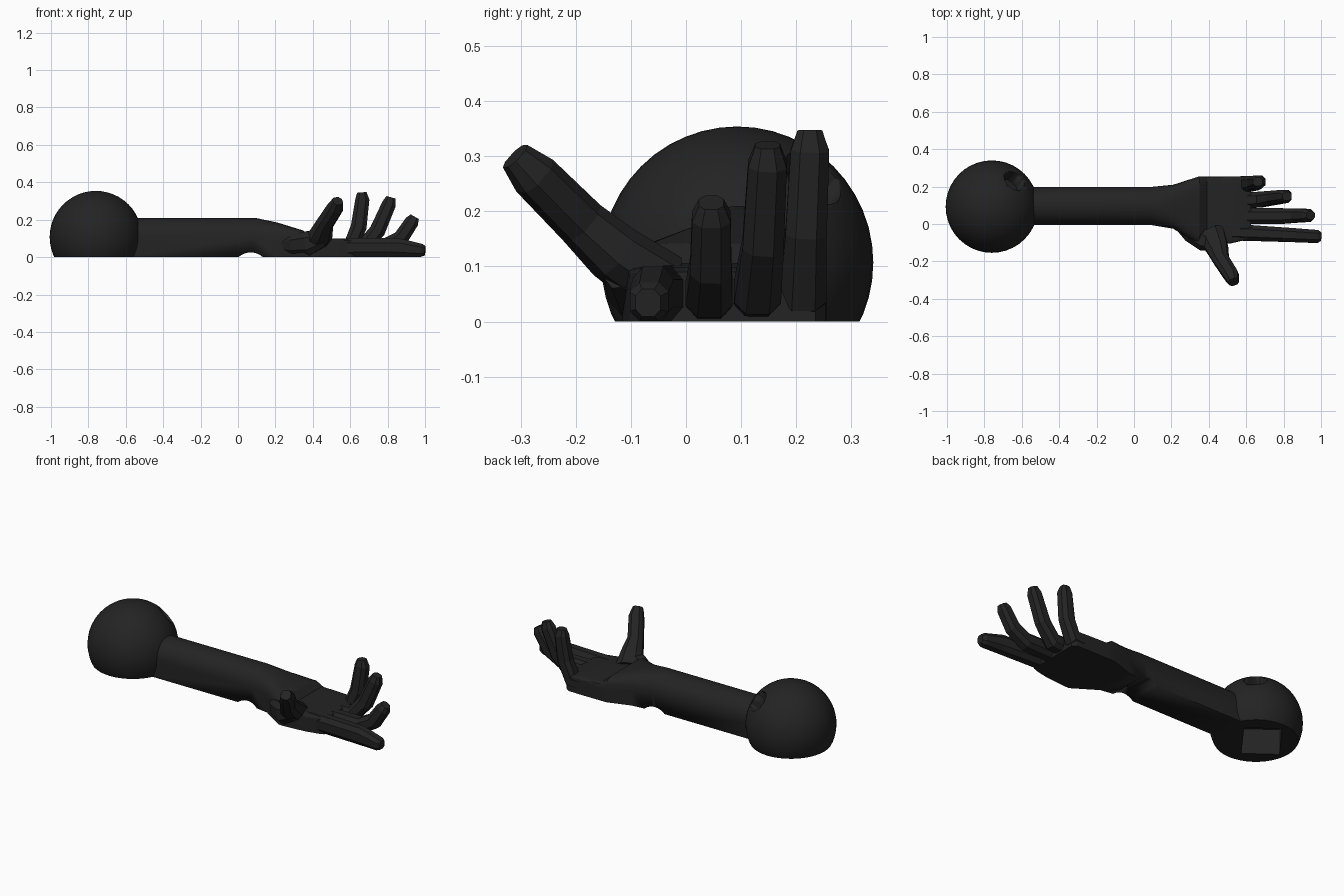
import bpy, bmesh, math
from mathutils import Vector, Matrix

if "Cube" in bpy.data.objects:
    bpy.data.objects.remove(bpy.data.objects["Cube"])

mat = bpy.data.materials.new("charcoal")
mat.diffuse_color = (0.017, 0.017, 0.017, 1)
mat.use_nodes = True
mat.node_tree.nodes["Principled BSDF"].inputs["Base Color"].default_value = mat.diffuse_color


def make(name, bm, smooth=None):
    bmesh.ops.recalc_face_normals(bm, faces=bm.faces)
    me = bpy.data.meshes.new(name)
    bm.to_mesh(me)
    bm.free()
    me.materials.append(mat)
    ob = bpy.data.objects.new(name, me)
    bpy.context.collection.objects.link(ob)
    if smooth:
        bpy.ops.object.select_all(action='DESELECT')
        bpy.context.view_layer.objects.active = ob
        ob.select_set(True)
        bpy.ops.object.shade_smooth_by_angle(angle=math.radians(smooth))
    return ob


def loft(name, rings, smooth=None):
    bm = bmesh.new()
    vs = [[bm.verts.new(p) for p in r] for r in rings]
    n = len(vs[0])
    for a, b in zip(vs, vs[1:]):
        for i in range(n):
            bm.faces.new((a[i], a[(i + 1) % n], b[(i + 1) % n], b[i]))
    bm.faces.new(vs[0])
    bm.faces.new(vs[-1])
    return make(name, bm, smooth)


def cut(ob, cutter):
    cutter.hide_render = True
    cutter.hide_viewport = True
    m = ob.modifiers.new("cut", 'BOOLEAN')
    m.operation = 'DIFFERENCE'
    m.solver = 'EXACT'
    m.object = cutter


def cylinder(name, centre, axis, r, length):
    bm = bmesh.new()
    rot = Vector(axis).to_track_quat('Z', 'Y').to_matrix().to_4x4()
    bmesh.ops.create_cone(bm, cap_ends=True, segments=32, radius1=r, radius2=r,
                          depth=length, matrix=Matrix.Translation(centre) @ rot)
    return make(name, bm, 30)


# ball joint with a flat underside
C, R = Vector((-0.76, 0.093, 0.107)), 0.247
bm = bmesh.new()
bmesh.ops.create_uvsphere(bm, u_segments=40, v_segments=24, radius=R,
                          matrix=Matrix.Translation(C))
res = bmesh.ops.bisect_plane(bm, geom=bm.verts[:] + bm.edges[:] + bm.faces[:],
                             plane_co=(0, 0, 0), plane_no=(0, 0, -1), clear_outer=True)
bmesh.ops.holes_fill(bm, edges=[e for e in bm.edges if e.is_boundary])
ball = make("ball_joint", bm, 35)

# round bore in the ball's upper back, square socket underneath
d = Vector((0.5, 0.57, 0.64)).normalized()
cut(ball, cylinder("bore_cutter", C + d * R, d, 0.062, 0.16))
bm = bmesh.new()
bmesh.ops.create_cube(bm, size=1, matrix=Matrix.Translation((-0.785, 0.11, 0.0))
                      @ Matrix.Rotation(math.radians(53), 4, 'Z')
                      @ Matrix.Diagonal((0.27, 0.2, 0.3, 1)))
cut(ball, make("socket_cutter", bm))


# forearm flowing into the palm: x, y low, y high, shoulder z, top z, squareness
def section(x, y0, y1, zb, zt, p):
    pts = [(x, y0, 0), (x, y1, 0)]
    for i in range(17):
        a = math.pi * i / 16
        c, s = math.cos(a), max(0.0, math.sin(a))
        y = (y0 + y1) / 2 + (y1 - y0) / 2 * math.copysign(abs(c) ** (2 / p), c)
        pts.append((x, y, zb + (zt - zb) * s ** (2 / p)))
    return pts


arm = loft("forearm_and_palm", [section(*s) for s in (
    (-0.62, -0.005, 0.198, 0.107, 0.21, 2),
    (0.09, -0.005, 0.198, 0.107, 0.21, 2),
    (0.21, -0.025, 0.21, 0.09, 0.185, 2.8),
    (0.35, -0.115, 0.255, 0.07, 0.142, 5),
    (0.39, -0.115, 0.255, 0.07, 0.105, 7),
    (0.52, -0.103, 0.255, 0.07, 0.1, 7),
    (0.6, -0.085, 0.253, 0.07, 0.098, 7),
    (0.625, -0.075, 0.235, 0.07, 0.09, 7))], 25)
# scooped wrist underside
cut(arm, cylinder("wrist_cutter", (0.068, 0.1, -0.072), (0, 1, 0), 0.097, 0.6))


# digits: chamfered section swept along a bent path
def digit(name, path, widths, heights, side):
    P = [Vector(p) for p in path]
    rings = []
    for i, p in enumerate(P):
        t = (P[min(i + 1, len(P) - 1)] - P[max(i - 1, 0)]).normalized()
        s = (side - t * side.dot(t)).normalized()
        n = t.cross(s)
        w, h = widths[i] / 2, heights[i] / 2
        rings.append([p + s * w * a + n * h * b for a, b in (
            (1, .5), (.5, 1), (-.5, 1), (-1, .5), (-1, -.5), (-.5, -1), (.5, -1), (1, -.5))])
    loft(name, rings)


Y = Vector((0, 1, 0))
W = (0.085, 0.085, 0.075, 0.07, 0.045)
H = (0.095, 0.09, 0.085, 0.075, 0.05)
digit("finger_1", [(0.5, 0.212, 0.05), (0.6, 0.213, 0.055), (0.645, 0.218, 0.16),
                   (0.665, 0.225, 0.31), (0.662, 0.225, 0.346)], W, H, Y)
digit("finger_2", [(0.5, 0.125, 0.05), (0.67, 0.13, 0.055), (0.745, 0.14, 0.14),
                   (0.808, 0.148, 0.285), (0.818, 0.148, 0.32)], W, H, Y)
digit("finger_3", [(0.5, 0.042, 0.05), (0.78, 0.042, 0.052), (0.87, 0.045, 0.1),
                   (0.93, 0.046, 0.19), (0.945, 0.046, 0.216)], W, H, Y)
digit("finger_4", [(0.5, -0.045, 0.05), (0.62, -0.048, 0.051), (0.86, -0.06, 0.051),
                   (0.98, -0.067, 0.036), (1.0, -0.069, 0.034)],
      W, (0.1, 0.1, 0.1, 0.07, 0.05), Y)

# thumb and the muscle at its base
digit("thumb", [(0.41, -0.05, 0.07), (0.445, -0.13, 0.125), (0.465, -0.19, 0.18),
                (0.52, -0.275, 0.265), (0.533, -0.31, 0.3)],
      (0.15, 0.115, 0.085, 0.08, 0.055), (0.11, 0.1, 0.085, 0.08, 0.055), Vector((1, 0.4, 0)))
digit("thumb_base", [(0.22, 0.0, 0.06), (0.3, -0.05, 0.065), (0.38, -0.09, 0.075),
                     (0.46, -0.12, 0.1)],
      (0.03, 0.09, 0.11, 0.06), (0.05, 0.11, 0.13, 0.08), Y)
